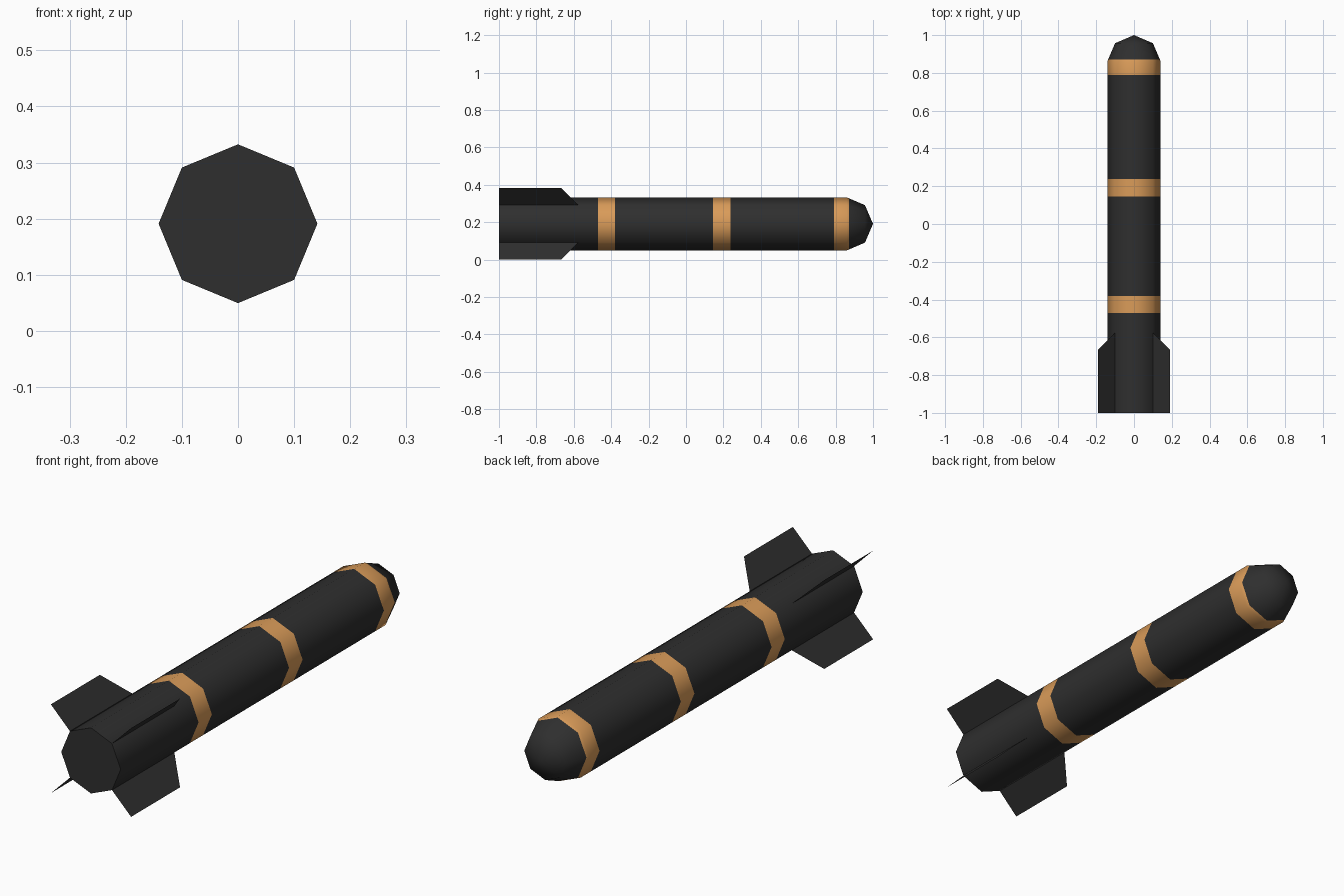
import bpy, bmesh, math

if "Cube" in bpy.data.objects:
    bpy.data.objects.remove(bpy.data.objects["Cube"])

CZ = 0.191   # height of the long axis
R = 0.1415   # body radius at the corners


def material(name, rgb):
    m = bpy.data.materials.new(name)
    m.diffuse_color = (*rgb, 1)
    m.use_nodes = True
    m.node_tree.nodes["Principled BSDF"].inputs["Base Color"].default_value = m.diffuse_color
    return m


black = material("matte_black", (0.028, 0.028, 0.028))
tan = material("tan_orange", (0.70, 0.33, 0.10))


def add_object(name, bm, mats):
    me = bpy.data.meshes.new(name)
    bm.to_mesh(me)
    bm.free()
    for m in mats:
        me.materials.append(m)
    ob = bpy.data.objects.new(name, me)
    bpy.context.collection.objects.link(ob)
    return ob


# Body: eight-sided tube with a faceted nose; profile is (y, radius)
profile = [(-1, R), (-0.47, R), (-0.38, R), (0.145, R), (0.237, R),
           (0.79, R), (0.86, R), (0.872, 0.1365), (0.957, 0.1)]
bands = {1, 3, 5, 6}   # profile segments painted tan
bm = bmesh.new()
rings = [[bm.verts.new((r * math.cos(i * math.pi / 4), y, CZ + r * math.sin(i * math.pi / 4)))
          for i in range(8)] for y, r in profile]
for s, (a, b) in enumerate(zip(rings, rings[1:])):
    for i in range(8):
        j = (i + 1) % 8
        f = bm.faces.new((a[i], a[j], b[j], b[i]))
        f.material_index = 1 if s in bands else 0
bm.faces.new(rings[0])
tip = bm.verts.new((0, 1, CZ))
for i in range(8):
    bm.faces.new((rings[-1][i], rings[-1][(i + 1) % 8], tip))
bmesh.ops.recalc_face_normals(bm, faces=bm.faces)
body = add_object("body", bm, [black, tan])
bpy.context.view_layer.objects.active = body
body.select_set(True)
bpy.ops.object.shade_smooth_by_angle(angle=math.radians(50))

# Tail fins: four flat sheets on the diagonals, clipped at the leading corner
bm = bmesh.new()
for sx in (-1, 1):
    for sz in (-1, 1):
        outline = [(0.1, -1), (0.191, -1), (0.191, -0.667), (0.1, -0.576)]
        bm.faces.new([bm.verts.new((sx * d, y, CZ + sz * d)) for d, y in outline])
add_object("tail_fins", bm, [black])
